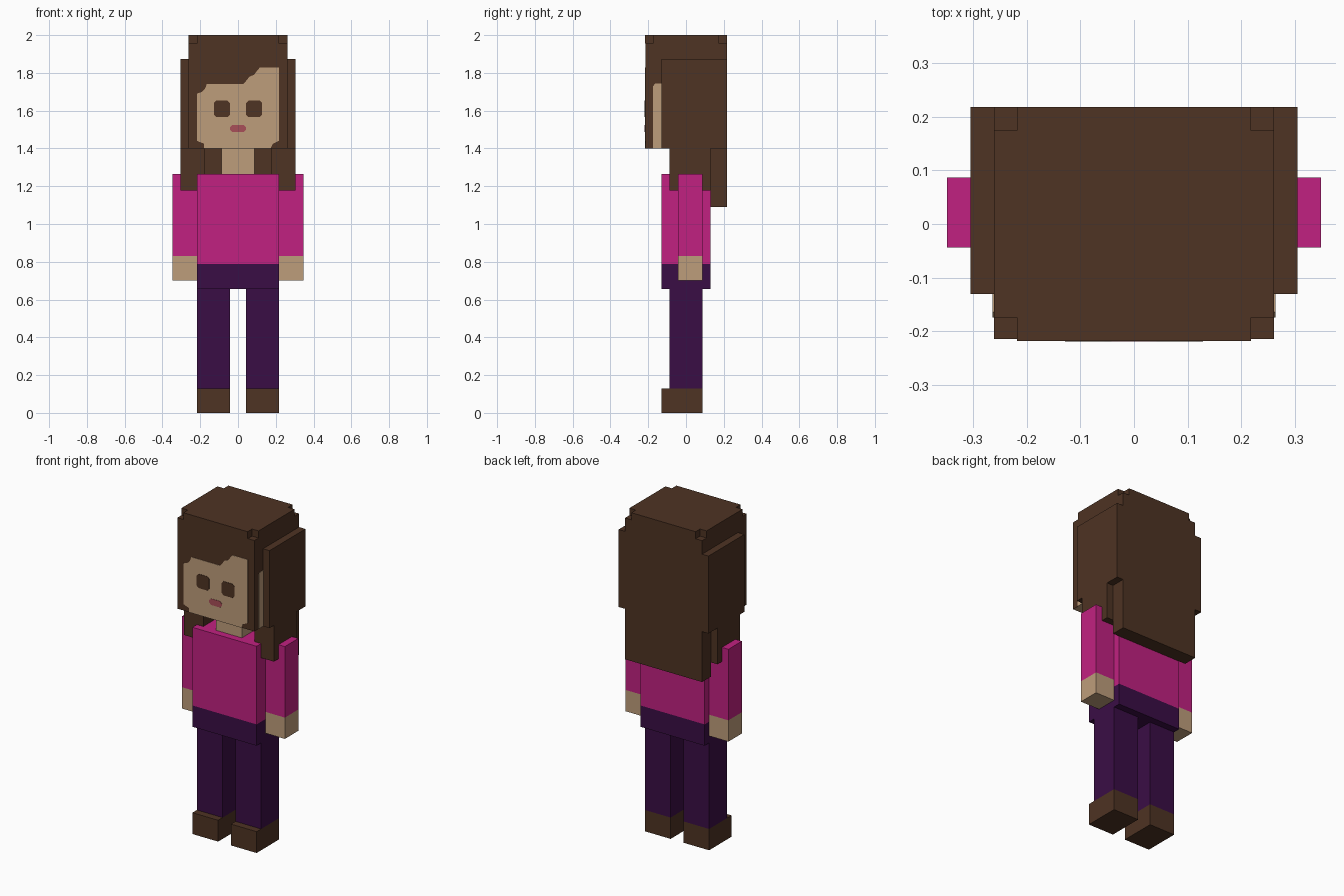
import bpy
import bmesh

if "Cube" in bpy.data.objects:
    bpy.data.objects.remove(bpy.data.objects["Cube"])

U = 1 / 23  # block unit: the figure is 46 units tall


def material(name, r, g, b):
    def lin(c):
        c /= 255
        return c / 12.92 if c <= 0.04045 else ((c + 0.055) / 1.055) ** 2.4
    m = bpy.data.materials.new(name)
    m.diffuse_color = (lin(r), lin(g), lin(b), 1)
    m.use_nodes = True
    m.node_tree.nodes["Principled BSDF"].inputs["Base Color"].default_value = m.diffuse_color
    return m


BROWN = material("dark_brown", 78, 51, 35)
SKIN = material("skin", 190, 157, 123)
PINK = material("magenta", 193, 33, 129)
PURPLE = material("deep_purple", 58, 13, 69)
LIP = material("lip_red", 168, 78, 88)


def add(name, bm, mat):
    bmesh.ops.recalc_face_normals(bm, faces=bm.faces)
    me = bpy.data.meshes.new(name)
    bm.to_mesh(me)
    bm.free()
    ob = bpy.data.objects.new(name, me)
    me.materials.append(mat)
    bpy.context.collection.objects.link(ob)
    return ob


def prism(name, pts, offset, mat):
    """Extrude a closed outline of 3D points along an offset."""
    bm = bmesh.new()
    face = bm.faces.new([bm.verts.new(p) for p in pts])
    ext = bmesh.ops.extrude_face_region(bm, geom=[face], use_keep_orig=True)
    bmesh.ops.translate(bm, vec=offset,
                        verts=[v for v in ext["geom"] if isinstance(v, bmesh.types.BMVert)])
    return add(name, bm, mat)


def box(name, x, y, z, mat):
    """Box from ranges given in block units."""
    pts = [(x[i] * U, y[j] * U, z[0] * U) for i, j in ((0, 0), (1, 0), (1, 1), (0, 1))]
    return prism(name, pts, (0, 0, (z[1] - z[0]) * U), mat)


def pair(name, x, y, z, mat):
    box("left_" + name, (-x[1], -x[0]), y, z, mat)
    box("right_" + name, x, y, z, mat)


# Legs, shoes, arms and hands
pair("shoe", (1, 5), (-3, 2), (0, 3), BROWN)
pair("leg", (1, 5), (-2, 2), (3, 15.1), PURPLE)
pair("sleeve", (5, 8), (-1, 2), (19.1, 29.1), PINK)
pair("hand", (5, 8), (-1, 2), (16.1, 19.1), SKIN)

# Body
box("hips", (-5, 5), (-3, 3), (15.1, 18.1), PURPLE)
box("torso", (-5, 5), (-3, 3), (18.1, 29.1), PINK)
box("neck", (-2, 2), (-2, 2), (29.1, 32.2), SKIN)

# Head: hair-coloured with a skin underside
FRONT = -5 * U + 0.003
head = box("head", (-6, 6), (FRONT / U, 5), (32.2, 45), BROWN)
head.data.materials.append(SKIN)
for f in head.data.polygons:
    if f.normal.z < -0.5:
        f.material_index = 1

# Crown with its four corner blocks missing
quarter = [(6, 4), (5, 4), (5, 5)]
cross = []
for sx, sy in ((1, 1), (-1, 1), (-1, -1), (1, -1)):
    part = [(sx * a, sy * b) for a, b in quarter]
    cross += part if sx * sy > 0 else part[::-1]
prism("hair_crown", [(a * U, b * U, 45 * U) for a, b in cross], (0, 0, U), BROWN)

# Fringe layer around the painted face is flush with the head
# Long hair: side panels, hanging locks and the back curtain
pair("hair_panel", (6, 7), (-3, 5), (32.2, 43.1), BROWN)
pair("hair_lock", (4, 7), (-2, 3), (27.1, 32.2), BROWN)
box("hair_back", (-6, 6), (3, 5), (25.1, 32.2), BROWN)


# Painted face plates
def plate(name, outline, y, thick, mat):
    prism(name, [(x, y, z) for x, z in outline], (0, -thick, 0), mat)


face_outline = [
    (-0.17, 1.40), (-0.18, 1.40), (-0.18, 1.425), (-0.217, 1.44), (-0.217, 1.69),
    (-0.19, 1.70), (-0.175, 1.715), (-0.165, 1.742), (0.03, 1.742), (0.045, 1.76),
    (0.06, 1.78), (0.085, 1.79), (0.10, 1.81), (0.115, 1.828), (0.217, 1.828),
    (0.217, 1.44), (0.185, 1.425), (0.172, 1.40)]
plate("face", face_outline, FRONT, 0.002, SKIN)


def rounded(cx, cz, w, h, c):
    """Rectangle with cut corners."""
    return [(cx - w + c, cz - h), (cx + w - c, cz - h), (cx + w, cz - h + c),
            (cx + w, cz + h - c), (cx + w - c, cz + h), (cx - w + c, cz + h),
            (cx - w, cz + h - c), (cx - w, cz - h + c)]


for side, sx in (("left", -1), ("right", 1)):
    plate(side + "_eye", rounded(sx * 0.085, 1.61, 0.043, 0.043, 0.013),
          FRONT - 0.002, 0.002, BROWN)
    # Cheek strip showing between fringe and side hair
    x = sx * 6 * U
    strip = [(-0.13, 1.40), (-0.174, 1.40), (-0.174, 1.73), (-0.164, 1.743), (-0.13, 1.743)]
    prism(side + "_cheek", [(x, y, z) for y, z in strip], (sx * 0.002, 0, 0), SKIN)
plate("mouth", rounded(0, 1.505, 0.043, 0.019, 0.013), FRONT - 0.002, 0.002, LIP)
